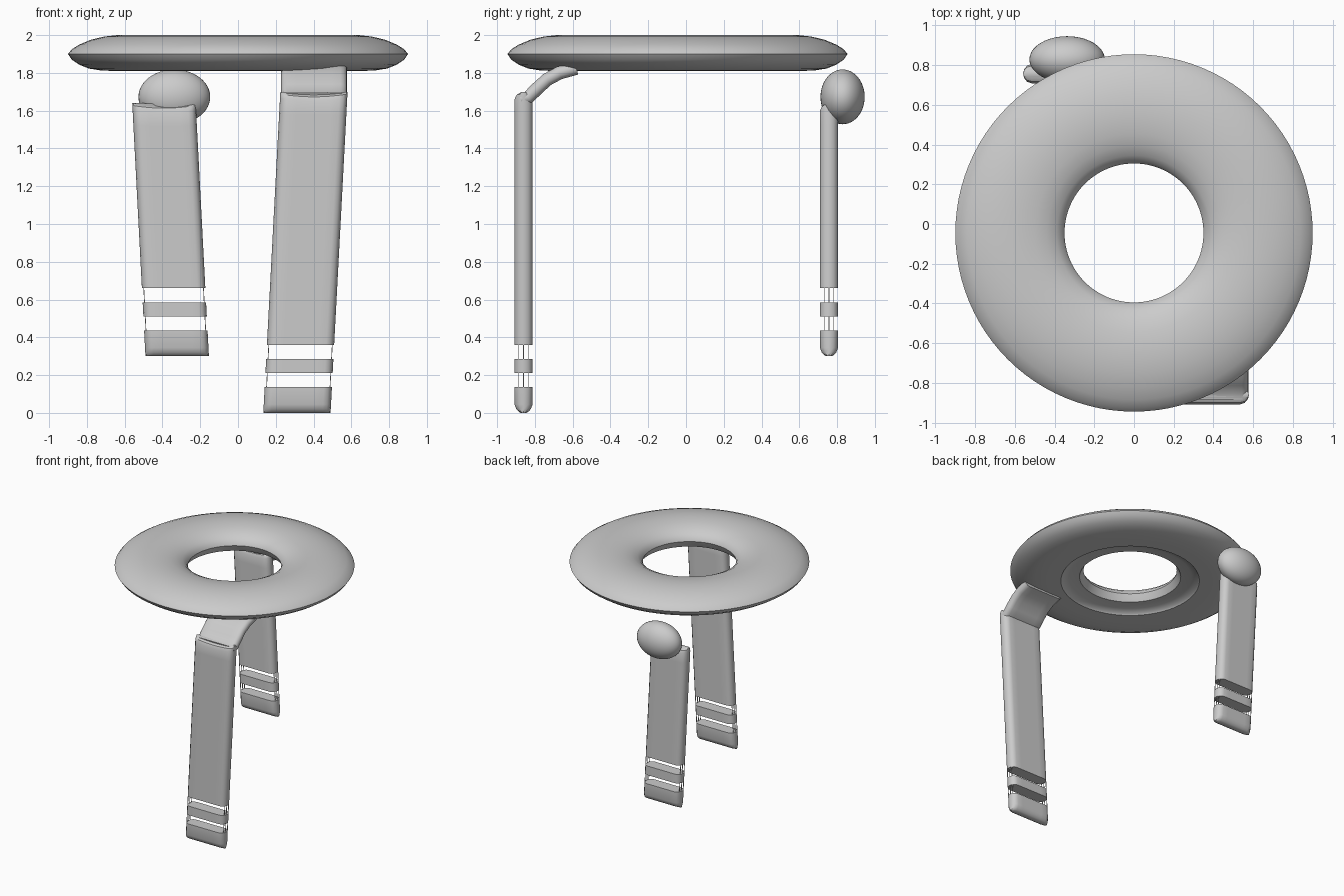
import bpy, bmesh, math

if "Cube" in bpy.data.objects:
    bpy.data.objects.remove(bpy.data.objects["Cube"])


def finish(name, bm, angle=35):
    bmesh.ops.recalc_face_normals(bm, faces=bm.faces)
    me = bpy.data.meshes.new(name)
    bm.to_mesh(me)
    bm.free()
    ob = bpy.data.objects.new(name, me)
    bpy.context.collection.objects.link(ob)
    bpy.ops.object.select_all(action='DESELECT')
    ob.select_set(True)
    bpy.context.view_layer.objects.active = ob
    bpy.ops.object.shade_smooth_by_angle(angle=math.radians(angle))
    return ob


def bridge(bm, rings, cap=True, close=False):
    rows = [[bm.verts.new(p) for p in r] for r in rings]
    n = len(rows[0])
    pairs = list(zip(rows, rows[1:])) + ([(rows[-1], rows[0])] if close else [])
    for a, b in pairs:
        for i in range(n):
            j = (i + 1) % n
            bm.faces.new((a[i], a[j], b[j], b[i]))
    if cap:
        bm.faces.new(rows[0])
        bm.faces.new(rows[-1])


def stadium(half_w, half_t, r, n=7):
    # Capsule outline with straight long sides, several points along each
    pts = []
    for side in (1, -1):
        for k in range(n):
            a = -math.pi / 2 + math.pi * k / (n - 1)
            pts.append((side * (half_w - r + r * math.cos(a)), side * half_t * math.sin(a)))
        for k in range(1, 6):
            pts.append((side * (half_w - r) * (1 - k / 3), side * half_t))
    return pts


# Ring seat: lathed oval section with a crisp rim and stepped underside
profile = [(.35, 1.90), (.36, 1.925), (.39, 1.952), (.44, 1.977), (.50, 1.992), (.57, 2.0),
           (.64, 2.0), (.71, 1.992), (.78, 1.975), (.84, 1.95), (.88, 1.925), (.90, 1.90),
           (.88, 1.87), (.84, 1.843), (.79, 1.823), (.72, 1.812), (.62, 1.81), (.52, 1.81),
           (.51, 1.822), (.46, 1.836), (.38, 1.845), (.365, 1.87)]
bm = bmesh.new()
N = 96
bridge(bm, [[(r * math.cos(2 * math.pi * k / N), r * math.sin(2 * math.pi * k / N) - .045, z)
             for r, z in profile] for k in range(N)], cap=False, close=True)
finish("ring_seat", bm)


# Slanted flat legs, each in three separated bands
def leg(name, bottom, top, x0, x1, hw, y):
    height = top - bottom

    def ring(z, thin=1, dip=0):
        cx = x0 + (x1 - x0) * (z - bottom) / height
        return [(cx + px, y + py * thin, z - dip * (1 - (px / hw) ** 2))
                for px, py in stadium(hw, .048, .042)]

    bands = {
        "foot": [(0, .3, 0), (.007, .55, 0), (.02, .8, 0), (.045, 1, 0), (.137, 1, 0)],
        "band": [(.21, 1, 0), (.285, 1, 0)],
        "shaft": [(.36, 1, 0), (height - .12, 1, 0), (height - .035, 1, .015),
                  (height - .012, .8, .015), (height, .4, .015)],
    }
    for part, levels in bands.items():
        bm = bmesh.new()
        bridge(bm, [ring(bottom + z, t, d) for z, t, d in levels])
        finish(name + "_" + part, bm)
    # Fine threads linking the bands at both ends
    bm = bmesh.new()
    for z0, z1 in ((.13, .215), (.28, .365)):
        for sx in (-1, 1):
            for dy in (-.025, .0, .025):
                rings = []
                for z in (z0, z1):
                    cx = x0 + (x1 - x0) * z / height + sx * (hw - .01)
                    rings.append([(cx + a, y + dy + b, bottom + z)
                                  for a, b in ((-.002, -.002), (.002, -.002), (.002, .002), (-.002, .002))])
                bridge(bm, rings)
    finish(name + "_threads", bm)


leg("front_leg", 0, 1.70, .312, .402, .178, -.86)
leg("back_leg", .30, 1.64, -.322, -.392, .168, .757)

# Curved strap joining the front leg to the seat
path = [(-.875, 1.66), (-.835, 1.67), (-.79, 1.715), (-.735, 1.765), (-.67, 1.80), (-.58, 1.825)]
rings = []
for i, (y, z) in enumerate(path):
    a, b = path[max(i - 1, 0)], path[min(i + 1, len(path) - 1)]
    d = math.hypot(b[0] - a[0], b[1] - a[1])
    ny, nz = -(b[1] - a[1]) / d, (b[0] - a[0]) / d
    rings.append([(.403 + px, y + ny * p, z + nz * p) for px, p in stadium(.175, .035, .035)])
bm = bmesh.new()
bridge(bm, rings)
finish("front_strap", bm, 50)

# Rounded knob on top of the back leg
bm = bmesh.new()
bmesh.ops.create_uvsphere(bm, u_segments=40, v_segments=24, radius=1)
for v in bm.verts:
    v.co = (-.337 + .19 * v.co.x, .829 + .117 * v.co.y, 1.673 + .145 * v.co.z)
finish("back_knob", bm, 60)
